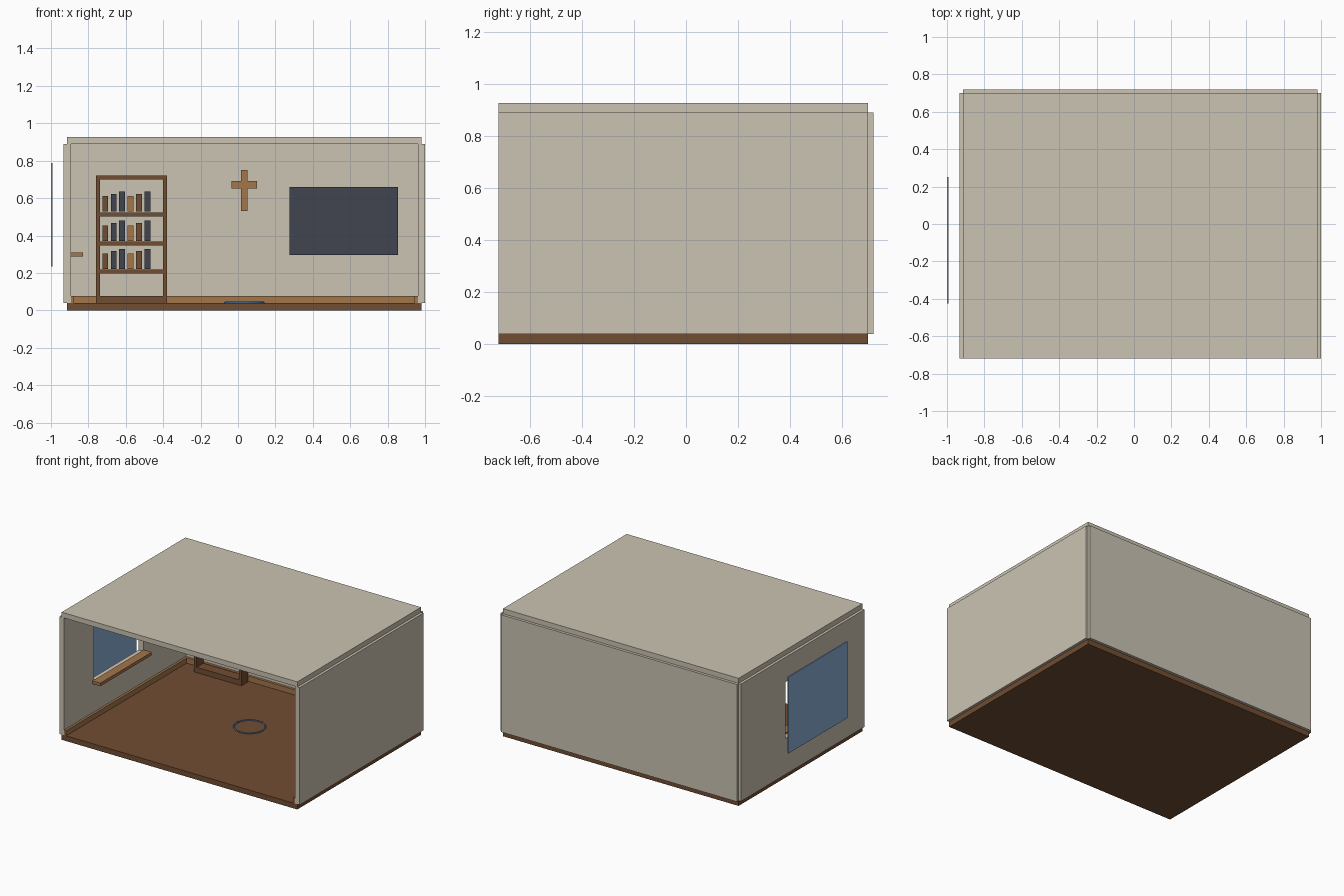
import bpy
from math import radians

if "Cube" in bpy.data.objects:
    bpy.data.objects.remove(bpy.data.objects["Cube"])

CX = 0.034                    # middle of the room in x
FX, OX, IX = 0.947, 0.966, 0.928   # half widths: floor, outer wall, inner wall
Y0, Y1 = -0.72, 0.70          # front and back of the floor
FLOOR, TOP = 0.038, 0.89      # floor level and wall top


def material(name, rgb):
    m = bpy.data.materials.new(name)
    m.diffuse_color = (*rgb, 1)
    m.use_nodes = True
    m.node_tree.nodes["Principled BSDF"].inputs["Base Color"].default_value = m.diffuse_color
    return m


PLASTER = material("plaster", (0.60, 0.55, 0.45))
WOOD = material("dark_wood", (0.165, 0.075, 0.032))
TAN = material("light_wood", (0.36, 0.18, 0.07))
SLATE = material("dark_slate", (0.052, 0.058, 0.08))
GLASS = material("glass_blue", (0.25, 0.42, 0.67))
BLUE = material("ring_blue", (0.10, 0.22, 0.42))


def box(name, x, y, z, mat):
    """Box from (min, max) ranges on each axis."""
    bpy.ops.mesh.primitive_cube_add(size=1, location=[sum(r) / 2 for r in (x, y, z)])
    ob = bpy.context.object
    ob.name = name
    ob.scale = [r[1] - r[0] for r in (x, y, z)]
    bpy.ops.object.transform_apply(location=False, rotation=False, scale=True)
    if mat:
        ob.data.materials.append(mat)
    return ob


# Room shell
full = (CX - FX, CX + FX)
box("floor", full, (Y0, Y1), (0, FLOOR), WOOD)
box("ceiling", full, (Y0, Y1), (TOP, 0.927), PLASTER)
box("back_wall", full, (0.682, 0.72), (FLOOR, TOP), PLASTER)
box("right_wall", (CX + IX, CX + OX), (Y0, Y1), (FLOOR, TOP), PLASTER)
left_wall = box("left_wall", (CX - OX, CX - IX), (Y0, Y1), (FLOOR, TOP), PLASTER)

# Window opening, pane standing outside it, and sill
cutter = box("window_cutter", (-1.0, -0.8), (-0.379, 0.19), (0.30, 0.71), None)
cutter.hide_render = True
cutter.hide_viewport = True
cut = left_wall.modifiers.new("window_opening", "BOOLEAN")
cut.operation = "DIFFERENCE"
cut.solver = "EXACT"
cut.object = cutter
box("window_pane", (-1.0, -0.991), (-0.425, 0.25), (0.233, 0.788), GLASS)
box("window_sill", (CX - IX, -0.83), (-0.395, 0.195), (0.287, 0.309), TAN)

# Skirting boards
SK = (FLOOR, 0.076)
box("back_skirting", (CX - IX, CX + IX), (0.664, 0.682), SK, TAN)
box("left_skirting", (CX - IX, CX - IX + 0.017), (Y0, 0.664), SK, TAN)
box("right_skirting", (CX + IX - 0.017, CX + IX), (Y0, 0.664), SK, TAN)

# Open bookcase
BX0, BX1, BT = -0.759, -0.379, 0.021
BY = (0.58, 0.656)
for side, x in (("left", BX0), ("right", BX1 - BT)):
    box(f"bookcase_{side}_side", (x, x + BT), BY, (FLOOR, 0.722), WOOD)
inner = (BX0 + BT, BX1 - BT)
box("bookcase_top", inner, BY, (0.700, 0.722), WOOD)
box("bookcase_base", inner, BY, (FLOOR, 0.077), WOOD)

# Shelves with six books each
book_mats = (WOOD, SLATE, SLATE, TAN, WOOD, SLATE)
for row, z in enumerate((0.217, 0.367, 0.523)):
    box(f"shelf_{row}", inner, BY, (z - 0.021, z), WOOD)
    for i, mat in enumerate(book_mats):
        x = -0.725 + 0.045 * i
        base = z + 0.004
        height = 0.083 + 0.0125 * (i % 3)
        box(f"book_{row}_{i}", (x, x + 0.031), (0.593, 0.643),
            (base, base + height), mat)

# Wall cross: upright and two arms
box("cross_upright", (CX - 0.018, CX + 0.018), (0.66, 0.682), (0.53, 0.75), TAN)
for side, a, b in (("left", -0.068, -0.018), ("right", 0.018, 0.068)):
    box(f"cross_{side}_arm", (CX + a, CX + b), (0.66, 0.682), (0.652, 0.691), TAN)

# Wall screen: frame with a raised panel
box("screen_frame", (0.276, 0.856), (0.660, 0.682), (0.295, 0.66), SLATE)
box("screen_panel", (0.305, 0.828), (0.653, 0.660), (0.323, 0.632), SLATE)

# Ring on the floor
bpy.ops.mesh.primitive_torus_add(location=(CX, 0.086, FLOOR + 0.003),
                                 major_segments=32, minor_segments=8,
                                 major_radius=0.104, minor_radius=0.005)
ring = bpy.context.object
ring.name = "floor_ring"
ring.data.materials.append(BLUE)
bpy.ops.object.shade_smooth_by_angle(angle=radians(50))
